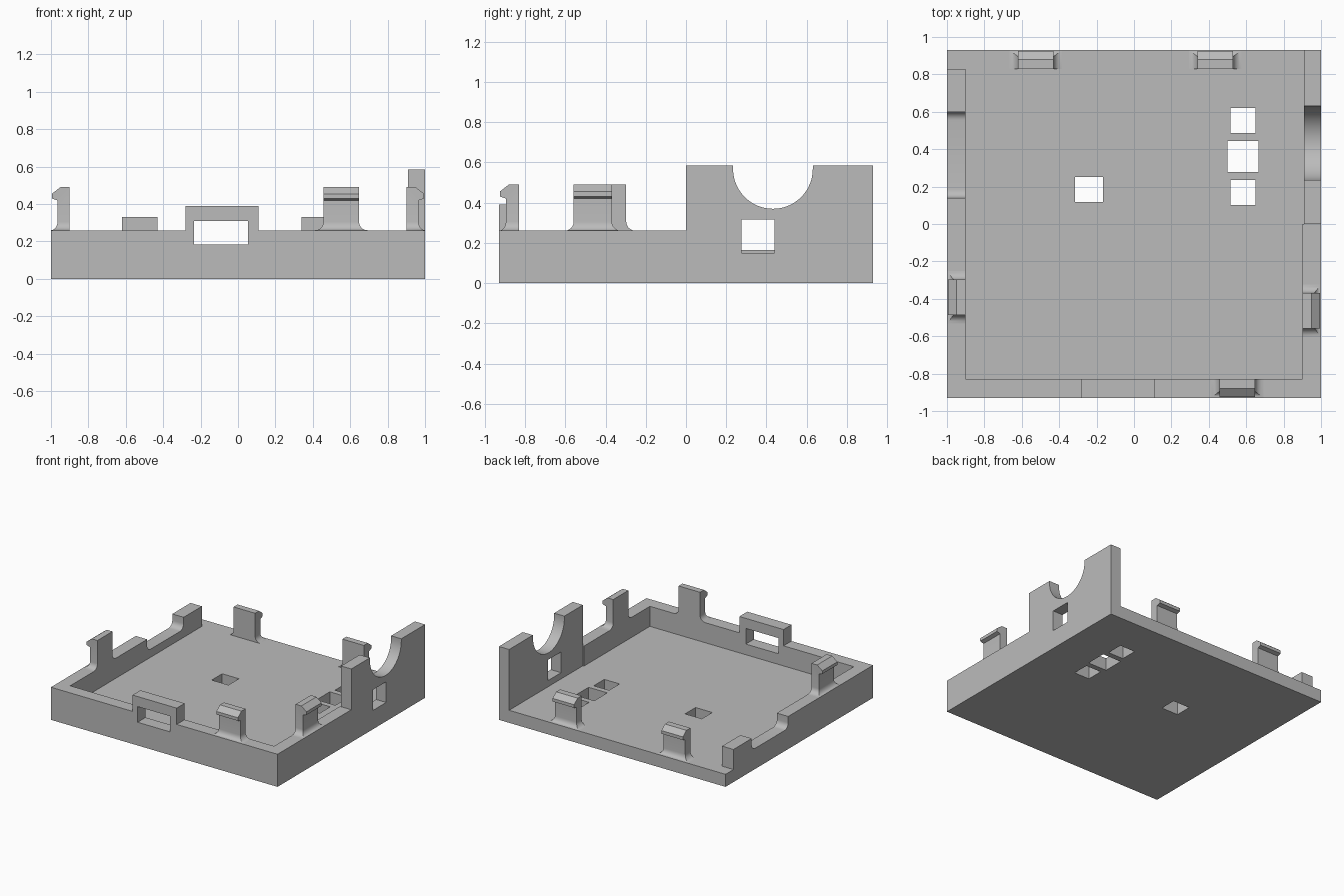
import bpy, bmesh, math
from mathutils import Matrix

default = bpy.data.objects.get("Cube")
if default:
    bpy.data.objects.remove(default)

grey = bpy.data.materials.new("plain grey")
grey.use_nodes = True
colour = (0.5, 0.5, 0.5, 1)
grey.diffuse_color = colour
grey.node_tree.nodes["Principled BSDF"].inputs["Base Color"].default_value = colour

W, D = 1.0, 0.93          # half width and half depth
WALL, FLOOR, RIM = 0.1, 0.1, 0.26


def finish(name, bm):
    bmesh.ops.recalc_face_normals(bm, faces=bm.faces)
    mesh = bpy.data.meshes.new(name)
    bm.to_mesh(mesh)
    bm.free()
    mesh.materials.append(grey)
    obj = bpy.data.objects.new(name, mesh)
    bpy.context.collection.objects.link(obj)
    return obj


def extrude(bm, points, axis, lo, hi):
    """Extrude a 2D outline along x or y; points are (other, z)."""
    def place(p, d):
        return (d, p[0], p[1]) if axis == "x" else (p[0], d, p[1])
    face = bm.faces.new([bm.verts.new(place(p, lo)) for p in points])
    step = place((0, 0), hi - lo)
    new = bmesh.ops.extrude_face_region(bm, geom=[face])["geom"]
    bmesh.ops.translate(bm, vec=step, verts=[v for v in new if isinstance(v, bmesh.types.BMVert)])


def prism(name, points, axis, lo, hi):
    bm = bmesh.new()
    extrude(bm, points, axis, lo, hi)
    return finish(name, bm)


def box(name, x0, x1, y0, y1, z0, z1):
    return prism(name, [(x0, z0), (x1, z0), (x1, z1), (x0, z1)], "y", y0, y1)


def combine(target, tool, operation):
    mod = target.modifiers.new(operation, "BOOLEAN")
    mod.object, mod.operation, mod.solver = tool, operation, "EXACT"
    bpy.context.view_layer.objects.active = target
    bpy.ops.object.modifier_apply(modifier=mod.name)
    bpy.data.objects.remove(tool)


def arc(cx, cz, r, start, end, n):
    angles = [math.radians(start + (end - start) * i / n) for i in range(n + 1)]
    return [(cx + r * math.cos(a), cz + r * math.sin(a)) for a in angles]


# Tray floor, open along the back
tray = box("tray", -W, W, -D, D, 0, FLOOR)

# Front wall with a raised frame
front = [(-W, 0), (W, 0), (W, RIM), (0.11, RIM), (0.11, 0.39),
         (-0.28, 0.39), (-0.28, RIM), (-W, RIM)]
combine(tray, prism("front_wall", front, "y", -D, -D + WALL), "UNION")

# Left wall with a rounded dip
DIP, R = 0.165, 0.045
left = [(-D, 0), (0.83, 0), (0.83, RIM), (0.6, RIM)]
left += arc(0.6 - R, DIP + R, R, 0, -90, 6) + arc(0.14 + R, DIP + R, R, 270, 180, 6)
left += [(0.14, RIM), (-D, RIM)]
combine(tray, prism("left_wall", left, "x", -W, -W + WALL), "UNION")

# Right wall: low in front, tall at the back with a round notch
combine(tray, box("right_low_wall", W - WALL, W, -D, 0.0, 0, RIM), "UNION")
TALL = 0.585
tall = [(0, 0), (D, 0), (D, TALL), (0.63, TALL)]
tall += arc(0.432, 0.567, 0.198, 0, -180, 32) + [(0.234, TALL), (0, TALL)]
combine(tray, prism("right_tall_wall", tall, "x", W - 0.09, W), "UNION")

# Openings in the walls and the floor
openings = [
    (-0.235, 0.053, -1.1, -0.7, 0.185, 0.31),
    (0.8, 1.1, 0.275, 0.44, 0.15, 0.315),
    (0.515, 0.65, 0.487, 0.62, -0.1, 0.2),
    (0.5, 0.665, 0.278, 0.443, -0.1, 0.2),
    (0.515, 0.65, 0.102, 0.235, -0.1, 0.2),
    (-0.315, -0.167, 0.118, 0.25, -0.1, 0.2),
]
for o in openings:
    combine(tray, box("opening", *o), "DIFFERENCE")
bm = bmesh.new()
bm.from_mesh(tray.data)
bmesh.ops.remove_doubles(bm, verts=bm.verts, dist=0.0002)
bmesh.ops.dissolve_limit(bm, angle_limit=0.01, verts=bm.verts, edges=bm.edges)
bm.to_mesh(tray.data)
bm.free()


def clip(name, x, y, z, turn):
    """Snap clip facing -y, its outer edge at y = 0 before turning."""
    half, flare, stem = 0.095, 0.045, 0.035
    bm = bmesh.new()
    hook = [(WALL, flare), (WALL, 0.23), (0.05, 0.23), (0.005, 0.195),
            (0.005, 0.17), (stem, 0.16), (stem, flare)]
    extrude(bm, hook, "x", -half, half)
    # Flared foot, lofted in rings
    rings = []
    for i in range(7):
        a = math.radians(15 * i)
        e, h = flare * (1 - math.sin(a)), flare * (1 - math.cos(a))
        w, out = half + e, stem - e * stem / flare
        rings.append([bm.verts.new(p) for p in
                      ((-w, out, h), (w, out, h), (w, WALL, h), (-w, WALL, h))])
    for lower, upper in zip(rings, rings[1:]):
        for k in range(4):
            m = (k + 1) % 4
            bm.faces.new((lower[k], lower[m], upper[m], upper[k]))
    bmesh.ops.remove_doubles(bm, verts=bm.verts, dist=0.0005)
    bottom = [f for f in bm.faces if all(abs(v.co.z - flare) < 0.001 for v in f.verts)]
    bmesh.ops.delete(bm, geom=bottom, context="FACES_ONLY")
    bm.transform(Matrix.Translation((x, y, z)) @ Matrix.Rotation(math.radians(turn), 4, "Z"))
    return finish(name, bm)


parts = [
    tray,
    clip("front_clip", 0.552, -D, RIM, 0),
    clip("right_clip", W, -0.463, RIM, 90),
    clip("left_clip", -W, -0.392, RIM, -90),
    clip("back_left_clip", 0.435, D, FLOOR, 180),
    clip("back_right_clip", -0.525, D, FLOOR, 180),
]

bpy.ops.object.select_all(action="DESELECT")
for obj in parts:
    obj.select_set(True)
bpy.context.view_layer.objects.active = tray
bpy.ops.object.shade_smooth_by_angle(angle=math.radians(25))
